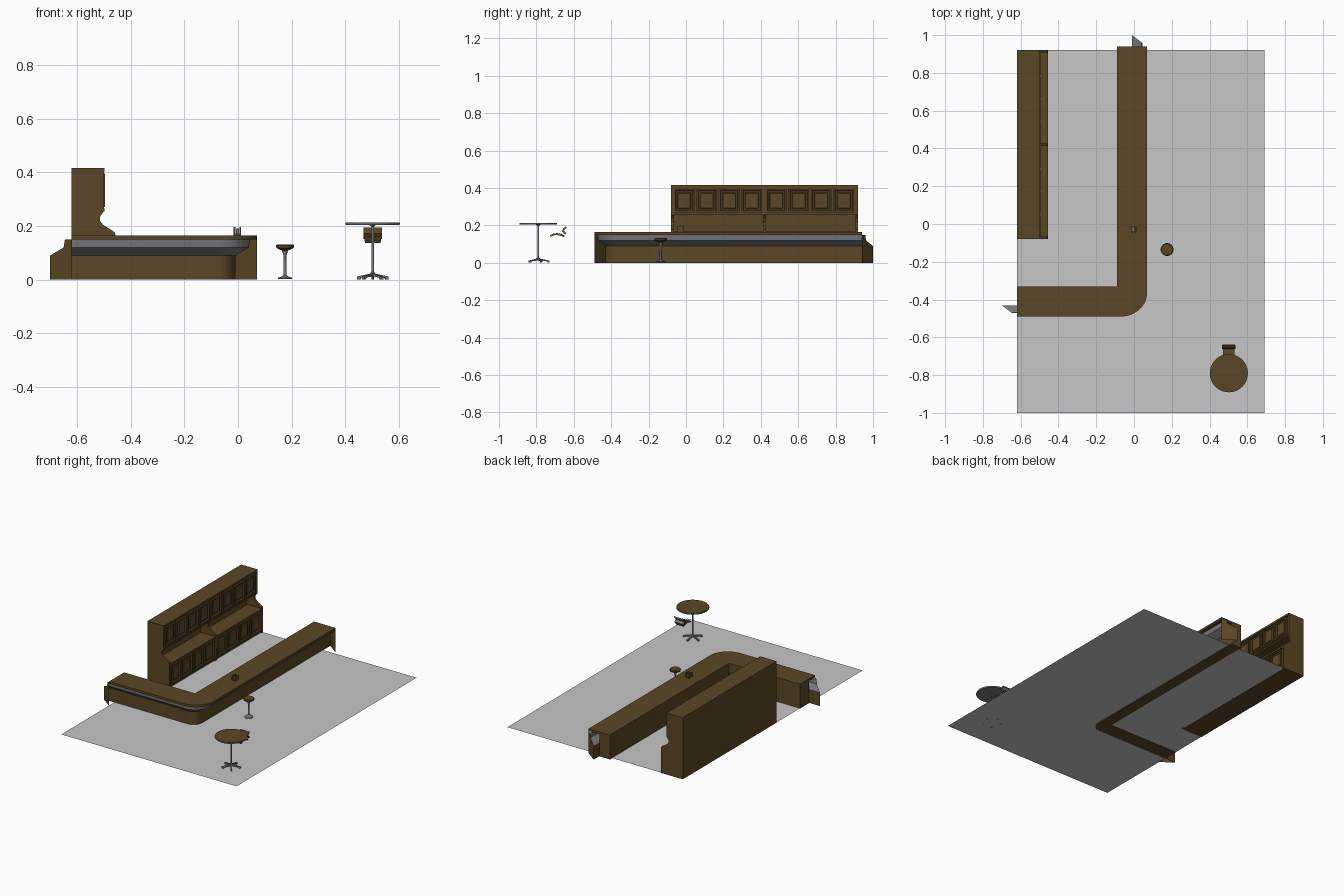
import bpy, bmesh, math
from mathutils import Vector

cube = bpy.data.objects.get("Cube")
if cube:
    bpy.data.objects.remove(cube, do_unlink=True)


def material(name, rgb):
    m = bpy.data.materials.new(name)
    m.use_nodes = True
    m.diffuse_color = (*rgb, 1)
    m.node_tree.nodes["Principled BSDF"].inputs["Base Color"].default_value = (*rgb, 1)
    return m


WOOD = material("brown wood", (0.105, 0.062, 0.018))
METAL = material("grey metal", (0.19, 0.19, 0.2))
FLOOR = material("pale floor", (0.57, 0.57, 0.57))


def finish(name, bm, mats, smooth=False, normals=True):
    if normals:
        bmesh.ops.recalc_face_normals(bm, faces=bm.faces[:])
    mesh = bpy.data.meshes.new(name)
    bm.to_mesh(mesh)
    bm.free()
    for m in mats:
        mesh.materials.append(m)
    ob = bpy.data.objects.new(name, mesh)
    bpy.context.collection.objects.link(ob)
    if smooth:
        bpy.ops.object.select_all(action="DESELECT")
        ob.select_set(True)
        bpy.context.view_layer.objects.active = ob
        bpy.ops.object.shade_smooth_by_angle(angle=math.radians(35))
    return ob


def add_prism(bm, pts, shift):
    """Extrude a closed outline of 3D points along shift."""
    face = bm.faces.new([bm.verts.new(p) for p in pts])
    out = bmesh.ops.extrude_face_region(bm, geom=[face])
    verts = [g for g in out["geom"] if isinstance(g, bmesh.types.BMVert)]
    bmesh.ops.translate(bm, verts=verts, vec=shift)


def prism(name, pts, shift, mat, smooth=False):
    bm = bmesh.new()
    add_prism(bm, pts, shift)
    return finish(name, bm, [mat], smooth)


def box(name, x, y, z, mat):
    pts = [(x[0], y[0], z[0]), (x[1], y[0], z[0]), (x[1], y[1], z[0]), (x[0], y[1], z[0])]
    return prism(name, pts, (0, 0, z[1] - z[0]), mat)


def lathe(name, profile, cx, cy, mat, steps=32):
    """Spin (radius, z) points around a vertical axis."""
    bm = bmesh.new()
    verts = [bm.verts.new((cx + r, cy, z)) for r, z in profile]
    edges = [bm.edges.new(p) for p in zip(verts, verts[1:])]
    bmesh.ops.spin(bm, geom=verts + edges, cent=(cx, cy, 0), axis=(0, 0, 1),
                   angle=math.tau, steps=steps, use_duplicate=False)
    bmesh.ops.remove_doubles(bm, verts=bm.verts[:], dist=0.0001)
    return finish(name, bm, [mat], True)


# Floor
bm = bmesh.new()
bm.faces.new([bm.verts.new(p) for p in
              [(-0.62, -1, 0.002), (0.69, -1, 0.002), (0.69, 0.92, 0.002), (-0.62, 0.92, 0.002)]])
finish("floor", bm, [FLOOR], normals=False)


# Bar counter: outer line of the L, moved inwards by d, with optional mitred ends
def bar_line(d, z, mitre=False):
    dy = 0.74 * d
    ex, ey = (d, dy) if mitre else (0, 0)
    pts = [(-0.62 - ex, -0.49 + dy, z)]
    for i in range(17):
        a = math.radians(-90 + 90 * i / 16)
        pts.append((-0.07 + (0.14 - d) * math.cos(a), -0.36 + (0.13 - dy) * math.sin(a), z))
    return pts + [(0.07 - d, 0.94 + ey, z)]


def bar_outline(d, z):
    return bar_line(d, z) + [(-0.09, 0.94, z), (-0.09, -0.33, z), (-0.62, -0.33, z)]


prism("bar_top", bar_outline(0, 0.15), (0, 0, 0.015), WOOD, True)
prism("bar_body", bar_outline(0.082, 0), (0, 0, 0.15), WOOD, True)

# Bar front: wooden kick panel, sloped and upright metal bands, diagonal end caps
section = [(0.08, 0), (0.08, 0.09), (0.03, 0.12), (0.025, 0.15)]
bm = bmesh.new()
rows = [[bm.verts.new(p) for p in bar_line(d, z, True)] for d, z in section]
for k, (low, high) in enumerate(zip(rows, rows[1:])):
    for i in range(len(low) - 1):
        f = bm.faces.new((low[i], low[i + 1], high[i + 1], high[i]))
        f.material_index = 0 if k == 0 else 1
for end in (0, -1):
    edge = [bm.verts.new(bar_line(0, z)[end]) for z in (0.15, 0)]
    bm.faces.new([bm.verts.new(r[end].co) for r in rows] + edge)
finish("bar_front", bm, [WOOD, METAL], True, normals=False)

# Napkin holder on the bar
box("holder_base", (-0.016, 0.012), (-0.045, -0.01), (0.165, 0.172), WOOD)
box("holder_core", (-0.007, 0.003), (-0.04, -0.015), (0.172, 0.19), METAL)
for side, x in (("right", -0.016), ("left", 0.005)):
    box("holder_plate_" + side, (x, x + 0.007), (-0.045, -0.01), (0.172, 0.196), WOOD)

# Back cabinet: carcass, worktop and recess
box("cabinet_lower", (-0.62, -0.466), (-0.08, 0.92), (0, 0.155), WOOD)
box("cabinet_worktop", (-0.62, -0.456), (-0.08, 0.92), (0.155, 0.167), WOOD)
box("cabinet_back", (-0.62, -0.565), (-0.08, 0.92), (0.167, 0.26), WOOD)
box("cabinet_upper", (-0.62, -0.506), (-0.08, 0.92), (0.255, 0.405), WOOD)
box("cabinet_cornice", (-0.62, -0.498), (-0.08, 0.92), (0.403, 0.416), WOOD)
box("cabinet_lower_rail", (-0.51, -0.498), (-0.08, 0.92), (0.255, 0.265), WOOD)

# Curved side panels and divider
curve = [(-0.62, 0), (-0.458, 0), (-0.456, 0.165), (-0.46, 0.177), (-0.48, 0.19), (-0.503, 0.205),
         (-0.515, 0.22), (-0.514, 0.235), (-0.5, 0.255), (-0.5, 0.415), (-0.62, 0.415)]
for name, y in (("side_front", -0.08), ("divider", 0.4125), ("side_rear", 0.905)):
    prism("cabinet_" + name, [(x, y, z) for x, z in curve], (0, 0.015, 0), WOOD)

# Panelled doors, eight above and eight below
for name, x, z0, z1 in (("upper", -0.508, 0.27, 0.395), ("lower", -0.468, 0.02, 0.148)):
    bm = bmesh.new()
    for i in range(8):
        y0 = -0.066 + 0.492 * (i // 4) + 0.1205 * (i % 4)
        pts = [(x, y0, z0), (x, y0 + 0.112, z0), (x, y0 + 0.112, z1), (x, y0, z1)]
        add_prism(bm, pts, (0.013, 0, 0))
    bm.normal_update()
    bmesh.ops.recalc_face_normals(bm, faces=bm.faces[:])
    fronts = [f for f in bm.faces if f.normal.x > 0.9]
    for thick, depth in ((0.013, 0), (0.004, -0.008), (0.01, 0), (0.006, 0.006)):
        bmesh.ops.inset_individual(bm, faces=fronts, thickness=thick, depth=depth)
    finish("cabinet_doors_" + name, bm, [WOOD], normals=False)

# Bar stool
sx, sy = 0.175, -0.135
lathe("stool_seat", [(0, 0.108), (0.016, 0.11), (0.032, 0.118), (0.034, 0.123), (0.034, 0.128),
                     (0.03, 0.132), (0, 0.132)], sx, sy, WOOD)
lathe("stool_stand", [(0, 0.003), (0.026, 0.003), (0.026, 0.007), (0.012, 0.012), (0.006, 0.018),
                      (0.005, 0.09), (0.012, 0.11), (0, 0.11)], sx, sy, METAL)

# Round table with a five-armed foot
tx, ty = 0.502, -0.79
lathe("table_top", [(0, 0.21), (0.1, 0.21), (0.1, 0.213), (0, 0.213)], tx, ty, WOOD, 48)
lathe("table_rim", [(0, 0.204), (0.099, 0.204), (0.101, 0.207), (0.101, 0.211), (0, 0.211)],
      tx, ty, METAL, 48)
lathe("table_stem", [(0, 0.012), (0.009, 0.012), (0.009, 0.025), (0.005, 0.03), (0.005, 0.198),
                     (0.014, 0.205), (0, 0.205)], tx, ty, METAL, 16)
bm = bmesh.new()
for i in range(5):
    a = math.radians(90 + 72 * i)
    out, side = Vector((math.cos(a), math.sin(a), 0)), Vector((-math.sin(a), math.cos(a), 0))
    base = Vector((tx, ty, 0)) - side * 0.005
    arm = [(0, 0.013), (0.045, 0.008), (0.05, 0.001), (0.06, 0.001), (0.06, 0.012), (0, 0.024)]
    add_prism(bm, [base + out * r + Vector((0, 0, z)) for r, z in arm], side * 0.01)
finish("table_foot", bm, [METAL])


# Chair seat and backrest: curved pads of wood on metal shells
def pad(name, path, half, thick, mat):
    """Strip along (y, z) points, thickened on one side."""
    outer = [Vector((0, y, z)) for y, z in path]
    inner = []
    for i, p in enumerate(outer):
        t = outer[min(i + 1, len(outer) - 1)] - outer[max(i - 1, 0)]
        inner.append(p + Vector((0, -t.z, t.y)).normalized() * thick)
    pts = [p + Vector((0.502 - half, 0, 0)) for p in outer + inner[::-1]]
    prism(name, pts, (2 * half, 0, 0), mat, True)


seat = [(-0.725, 0.143), (-0.71, 0.151), (-0.69, 0.154), (-0.67, 0.15), (-0.65, 0.142)]
back = [(-0.642, 0.155), (-0.652, 0.163), (-0.657, 0.172), (-0.652, 0.182), (-0.64, 0.19)]
pad("chair_seat_pad", seat, 0.031, 0.005, WOOD)
pad("chair_seat_shell", seat, 0.029, -0.005, METAL)
pad("chair_back_pad", back, 0.035, 0.005, WOOD)
pad("chair_back_shell", back, 0.033, -0.005, METAL)
